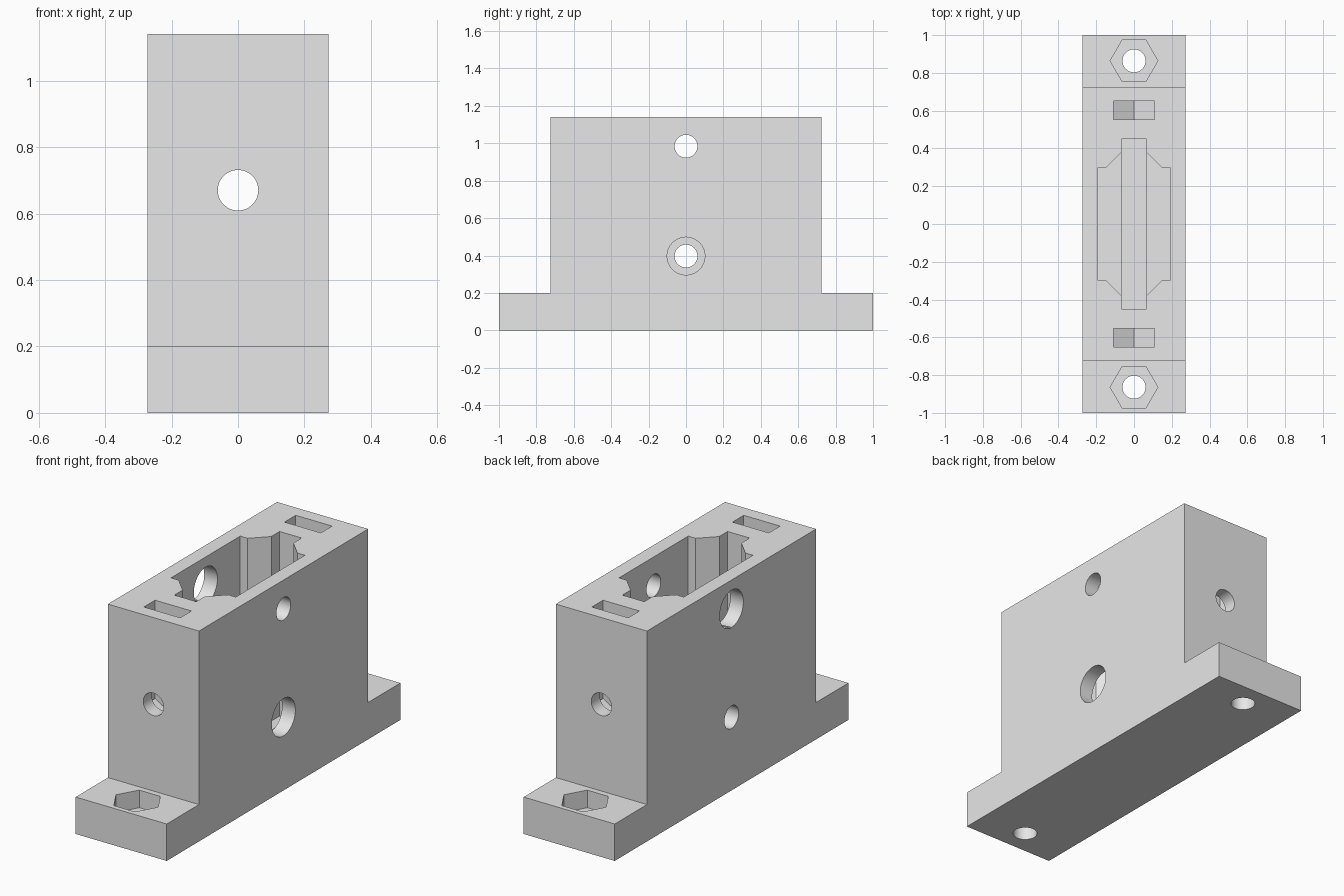
import bpy
import bmesh
from math import cos, sin, pi, radians
from mathutils import Matrix, Vector

cube = bpy.data.objects.get("Cube")
if cube:
    bpy.data.objects.remove(cube, do_unlink=True)

# Main sizes
HALF_W, BODY_Y, TOP, BASE_H = 0.273, 0.724, 1.14, 0.2
BOLT_Y, HOLE_R, ACCESS_R = 0.864, 0.061, 0.101
NUT_FLAT, NUT_R = 0.109, 0.126
CAVITY_FLOOR, SLOT_FLOOR = 0.2, 0.14
ABOVE = TOP + 0.1

# Maps (profile u, profile v, extrusion w) to model axes
AXES = {
    "X": Matrix(((0, 0, 1), (1, 0, 0), (0, 1, 0))),
    "Y": Matrix(((1, 0, 0), (0, 0, 1), (0, 1, 0))),
    "Z": Matrix.Identity(3),
}


def prism(name, profile, axis, start, end):
    """Extrude a closed outline along an axis."""
    bm = bmesh.new()
    turn = AXES[axis]
    verts = [bm.verts.new(turn @ Vector((u, v, start))) for u, v in profile]
    face = bm.faces.new(verts)
    new = bmesh.ops.extrude_face_region(bm, geom=[face])["geom"]
    moved = [g for g in new if isinstance(g, bmesh.types.BMVert)]
    bmesh.ops.translate(bm, verts=moved, vec=turn @ Vector((0, 0, end - start)))
    bmesh.ops.recalc_face_normals(bm, faces=bm.faces)
    mesh = bpy.data.meshes.new(name)
    bm.to_mesh(mesh)
    bm.free()
    obj = bpy.data.objects.new(name, mesh)
    bpy.context.collection.objects.link(obj)
    return obj


def ring(u, v, radius, sides=48):
    return [(u + radius * cos(2 * pi * i / sides), v + radius * sin(2 * pi * i / sides))
            for i in range(sides)]


def mirrored(quarter):
    """Full outline from the points of its first quadrant, in order from +v to +u."""
    right = quarter + [(u, -v) for u, v in reversed(quarter)]
    return right + [(-u, -v) for u, v in right]


# Solid block with a mounting foot at each end
outline = [(1, 0), (1, BASE_H), (BODY_Y, BASE_H), (BODY_Y, TOP)]
outline += [(-y, z) for y, z in reversed(outline)]
housing = prism("housing", outline, "X", -HALF_W, HALF_W)

cutters = []


def cut(*args):
    cutters.append(prism(*args))


# Central cavity: deep narrow slot inside a wider chamfered pocket
cut("slot_cutter", mirrored([(0.066, 0.451)]), "Z", SLOT_FLOOR, ABOVE)
cut("pocket_cutter", mirrored([(0.03, 0.416), (0.149, 0.296), (0.194, 0.296)]),
    "Z", CAVITY_FLOOR, ABOVE)

# Cross holes: small through holes, each with a wide access hole in one wall
for side, z in ((1, 0.397), (-1, 0.984)):
    cut("cross_hole_cutter", ring(0, z, HOLE_R), "X", -0.4, 0.4)
    cut("access_hole_cutter", ring(0, z, ACCESS_R), "X", side * 0.15, side * 0.4)

# Lengthwise hole
SCREW_Z = 0.67
cut("long_hole_cutter", ring(0, SCREW_Z, HOLE_R), "Y", -1.1, 1.1)

# Pointed nut traps, and bolt holes with hexagonal pockets in the feet
trap = [(-NUT_FLAT, ABOVE), (-NUT_FLAT, SCREW_Z - NUT_R / 2), (0, SCREW_Z - NUT_R),
        (NUT_FLAT, SCREW_Z - NUT_R / 2), (NUT_FLAT, ABOVE)]
for end in (-1, 1):
    cut("nut_trap_cutter", trap, "Y", end * 0.554, end * 0.65)
    cut("bolt_hole_cutter", ring(0, end * BOLT_Y, HOLE_R), "Z", -0.1, 0.4)
    cut("nut_pocket_cutter", ring(0, end * BOLT_Y, NUT_R, 6), "Z", BASE_H - 0.095, 0.4)

# Carve everything out, then discard the cutters
bpy.ops.object.select_all(action="DESELECT")
bpy.context.view_layer.objects.active = housing
housing.select_set(True)
for cutter in cutters:
    cutter.hide_render = True
    mod = housing.modifiers.new("carve", "BOOLEAN")
    mod.operation = "DIFFERENCE"
    mod.solver = "EXACT"
    mod.object = cutter
    bpy.ops.object.modifier_apply(modifier=mod.name)
    bpy.data.objects.remove(cutter, do_unlink=True)

# Plain grey plastic
grey = bpy.data.materials.new("light_grey")
grey.use_nodes = True
colour = (0.8, 0.8, 0.8, 1)
grey.diffuse_color = colour
grey.node_tree.nodes["Principled BSDF"].inputs["Base Color"].default_value = colour
housing.data.materials.clear()
housing.data.materials.append(grey)
for poly in housing.data.polygons:
    poly.material_index = 0
bpy.ops.object.shade_smooth_by_angle(angle=radians(30))
